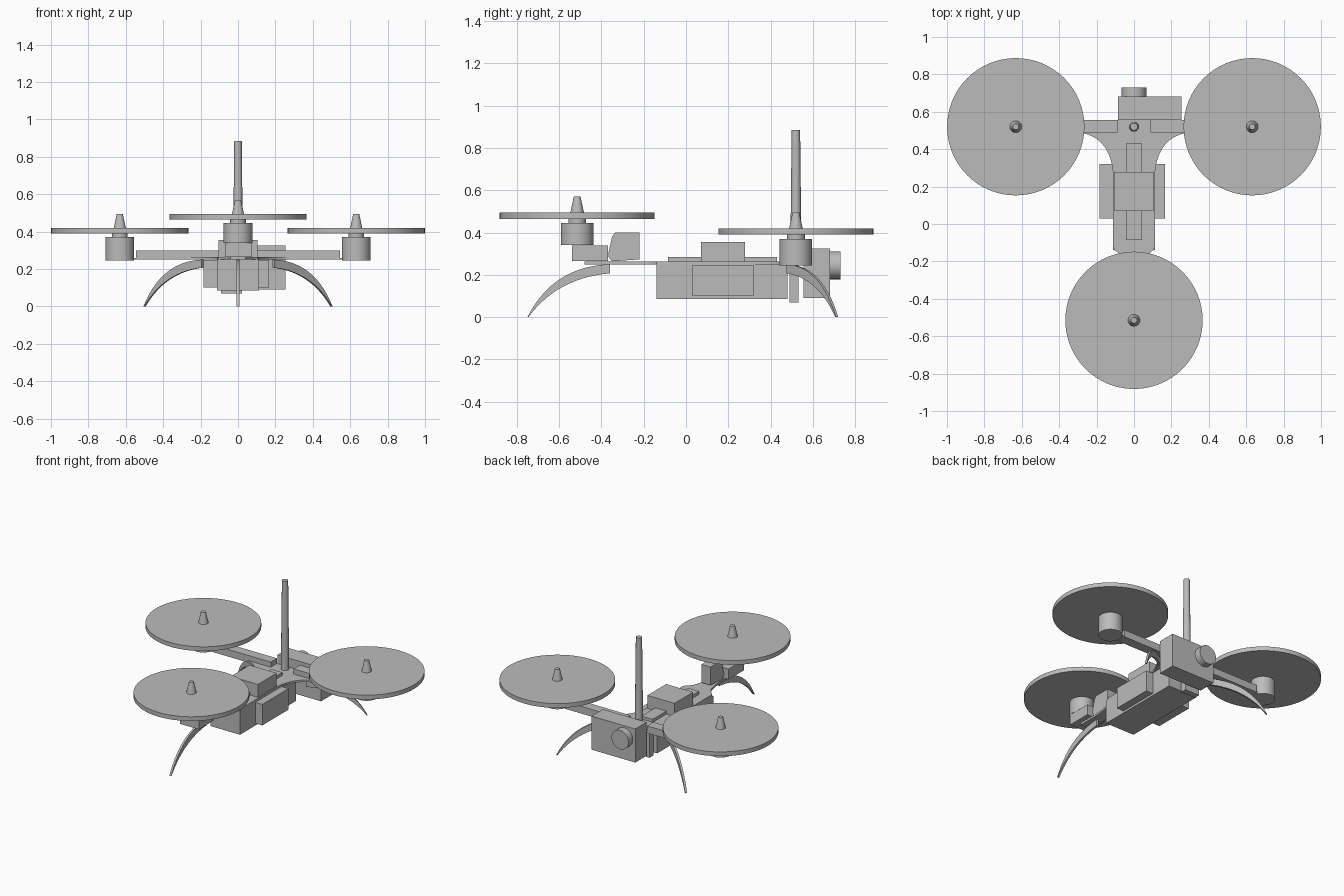
import bpy, bmesh, math
from mathutils import Matrix, Vector

cube = bpy.data.objects.get("Cube")
if cube:
    bpy.data.objects.remove(cube, do_unlink=True)

grey = bpy.data.materials.new("plain_grey")
grey.use_nodes = True
GREY = (0.5, 0.5, 0.5, 1)
grey.diffuse_color = GREY
grey.node_tree.nodes["Principled BSDF"].inputs["Base Color"].default_value = GREY


def finish(name, bm, smooth=False):
    bmesh.ops.recalc_face_normals(bm, faces=bm.faces)
    mesh = bpy.data.meshes.new(name)
    bm.to_mesh(mesh)
    bm.free()
    mesh.materials.append(grey)
    obj = bpy.data.objects.new(name, mesh)
    bpy.context.collection.objects.link(obj)
    if smooth:
        bpy.ops.object.select_all(action="DESELECT")
        obj.select_set(True)
        bpy.context.view_layer.objects.active = obj
        bpy.ops.object.shade_smooth_by_angle(angle=math.radians(35))
    return obj


def box(name, x, y, z):
    bm = bmesh.new()
    bmesh.ops.create_cube(bm, size=1)
    for v in bm.verts:
        v.co = [(a + b) / 2 + c * (b - a) for c, (a, b) in zip(v.co, (x, y, z))]
    return finish(name, bm)


def cone(name, x, y, z0, z1, r0, r1=None, sides=32):
    bm = bmesh.new()
    bmesh.ops.create_cone(bm, cap_ends=True, segments=sides, radius1=r0,
                          radius2=r0 if r1 is None else r1, depth=z1 - z0,
                          matrix=Matrix.Translation((x, y, (z0 + z1) / 2)))
    return finish(name, bm, True)


def prism(name, points, offset, matrix=Matrix()):
    """Extrude a closed outline of 3D points along an offset."""
    bm = bmesh.new()
    face = bm.faces.new([bm.verts.new(p) for p in points])
    out = bmesh.ops.extrude_face_region(bm, geom=[face])
    bmesh.ops.translate(bm, vec=offset,
                        verts=[g for g in out["geom"] if isinstance(g, bmesh.types.BMVert)])
    bmesh.ops.transform(bm, matrix=matrix, verts=bm.verts)
    return finish(name, bm, True)


def bezier(a, b, c, n=14):
    a, b, c = Vector(a), Vector(b), Vector(c)
    return [(1 - t) ** 2 * a + 2 * t * (1 - t) * b + t * t * c
            for t in (i / n for i in range(n + 1))]


# Three rotors, each with motor, shaft, disc and nose cone
def rotor(name, x, y, base, disc):
    cone(name + "_motor", x, y, base, disc - 0.02, 0.077)
    cone(name + "_shaft", x, y, disc - 0.02, disc, 0.042)
    cone(name + "_disc", x, y, disc, disc + 0.03, 0.367, sides=64)
    cone(name + "_nose", x, y, disc + 0.03, disc + 0.105, 0.032, 0.016)


rotor("front_rotor", 0, -0.515, 0.34, 0.465)
for side, s in (("left", 1), ("right", -1)):
    rotor(side + "_rotor", s * 0.632, 0.52, 0.245, 0.39)
    box(side + "_arm", sorted((s * 0.088, s * 0.545)), (0.488, 0.557), (0.25, 0.30))
    box(side + "_motor_tab", sorted((s * 0.52, s * 0.60)), (0.49, 0.55), (0.25, 0.26))

# Flared body plate
edge = [Vector((0.04, -0.48))]
edge += bezier((0.04, -0.36), (0.04, -0.17), (0.105, -0.14))
edge += [Vector((0.113, -0.12)), Vector((0.113, 0.28))]
edge += bezier((0.115, 0.30), (0.14, 0.455), (0.27, 0.485))
edge += [Vector((0.27, 0.557))]
outline = [(p.x, p.y, 0.25) for p in edge] + [(-p.x, p.y, 0.25) for p in reversed(edge)]
prism("body_plate", outline, (0, 0, 0.014))

# Curved landing legs, drawn outwards along x and turned into place
top = bezier((0, 0.25), (0.27, 0.24), (0.39, 0))
low = bezier((0.385, 0), (0.25, 0.185), (0, 0.207))
for name, start, angle in (("front_leg", (0, -0.36, 0), -90),
                           ("left_leg", (0.19, 0.48, 0), 37),
                           ("right_leg", (-0.19, 0.48, 0), 143)):
    m = Matrix.Translation(start) @ Matrix.Rotation(math.radians(angle), 4, "Z")
    prism(name, [(p.x, -0.007, p.y) for p in top + low], (0, 0.014, 0), m)

# Front motor bracket and tilting servo
box("motor_bracket", (-0.07, 0.075), (-0.54, -0.37), (0.265, 0.338))
servo = [(-0.37, 0.29), (-0.35, 0.38), (-0.335, 0.40), (-0.22, 0.40),
         (-0.22, 0.273), (-0.35, 0.264)]
prism("tilt_servo", [(-0.035, y, z) for y, z in servo], (0.07, 0, 0))

# Electronics and battery
box("top_rail", (-0.043, 0.043), (-0.085, 0.43), (0.264, 0.285))
box("control_box", (-0.105, 0.105), (0.07, 0.278), (0.264, 0.355))
box("battery", (-0.113, 0.113), (-0.14, 0.48), (0.085, 0.25))
box("right_pod", (-0.185, -0.113), (0.03, 0.32), (0.10, 0.247))
box("left_pod", (0.113, 0.167), (0.03, 0.32), (0.10, 0.247))
box("receiver", (-0.09, 0.022), (0.49, 0.533), (0.068, 0.25))

# Rear camera and mast
box("camera_body", (-0.085, 0.253), (0.557, 0.682), (0.09, 0.325))
lens = cone("camera_lens", 0, 0, 0, 0.048, 0.066)
lens.matrix_world = Matrix.Translation((0, 0.682, 0.245)) @ Matrix.Rotation(-math.pi / 2, 4, "X")
cone("mast", 0, 0.52, 0.25, 0.885, 0.027, 0.02, 12)
